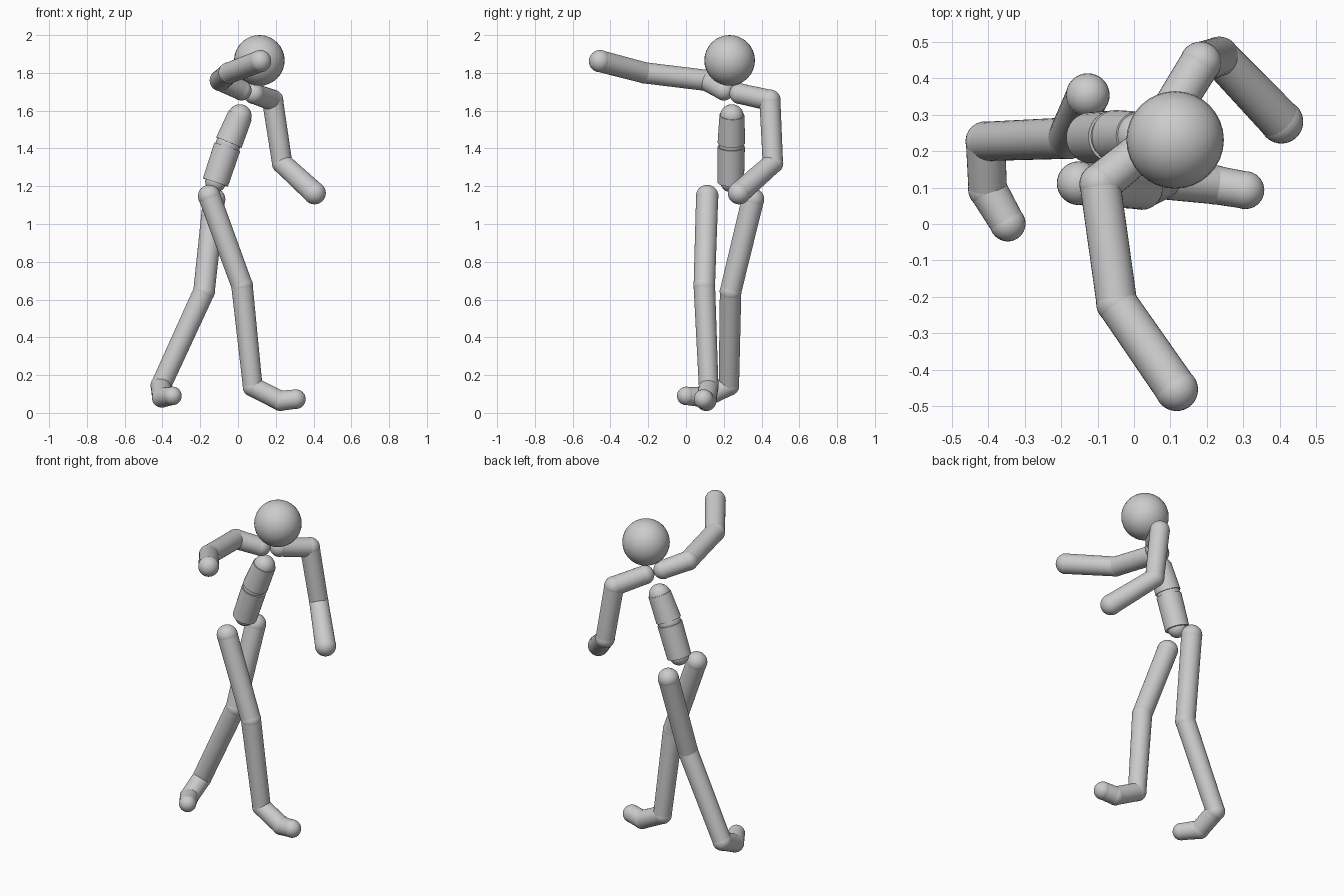
import bpy, math
from mathutils import Vector

if "Cube" in bpy.data.objects:
    bpy.data.objects.remove(bpy.data.objects["Cube"])

clay = bpy.data.materials.new("plain_grey")
clay.diffuse_color = (0.6, 0.6, 0.6, 1)
clay.use_nodes = True
clay.node_tree.nodes["Principled BSDF"].inputs["Base Color"].default_value = clay.diffuse_color


def finish(name):
    ob = bpy.context.object
    ob.name = name
    ob.data.materials.append(clay)
    bpy.ops.object.shade_smooth_by_angle(angle=math.radians(40))
    return ob


def ball(name, centre, radius):
    bpy.ops.mesh.primitive_uv_sphere_add(segments=32, ring_count=16, radius=radius, location=centre)
    return finish(name)


def bone(name, a, b, ra, rb):
    """Tapered cylinder from a to b."""
    a, b = Vector(a), Vector(b)
    bpy.ops.mesh.primitive_cone_add(vertices=32, radius1=ra, radius2=rb,
                                    depth=(b - a).length, location=(a + b) / 2)
    ob = finish(name)
    ob.rotation_euler = (b - a).to_track_quat('Z', 'Y').to_euler()
    return ob


def limb(prefix, joints, bones):
    """Chain of balls (name, centre, radius) linked by tapered bones."""
    for name, centre, radius in joints:
        ball(f"{prefix}_{name}", centre, radius)
    for name, (_, a, ra), (_, b, rb) in zip(bones, joints, joints[1:]):
        bone(f"{prefix}_{name}", a, b, ra * 0.98, rb * 0.98)


# Head
ball("head", (0.113, 0.231, 1.866), 0.134)

# Torso: two wide cylinders around a narrower spine
pelvis, waist, chest = Vector((-0.118, 0.237, 1.225)), Vector((-0.053, 0.24, 1.42)), Vector((0.01, 0.243, 1.572))
ball("pelvis_ball", pelvis, 0.056)
ball("waist_ball", waist, 0.066)
ball("chest_ball", chest, 0.062)
up = (waist - pelvis).normalized()
bone("abdomen", pelvis - up * 0.005, waist - up * 0.012, 0.07, 0.072)
up = (chest - waist).normalized()
bone("chest", waist + up * 0.012, chest + up * 0.005, 0.073, 0.066)

# Arms: collar, shoulder, elbow, hand
arm_bones = ("collarbone", "upper_arm", "forearm")
limb("near_arm", [("collar_ball", (0.018, 0.2, 1.708), 0.054),
                  ("shoulder", (-0.093, 0.11, 1.76), 0.057),
                  ("elbow", (-0.047, -0.218, 1.8), 0.057),
                  ("hand", (0.117, -0.455, 1.862), 0.059)], arm_bones)
limb("far_arm", [("collar_ball", (0.085, 0.285, 1.69), 0.055),
                 ("shoulder", (0.183, 0.444, 1.655), 0.057),
                 ("elbow", (0.234, 0.46, 1.322), 0.055),
                 ("hand", (0.405, 0.281, 1.164), 0.06)], arm_bones)

# Legs: hip, knee, ankle, ball of foot, toe
leg_bones = ("thigh", "shin", "foot", "toes")
limb("near_leg", [("hip", (-0.152, 0.112, 1.147), 0.06),
                  ("knee", (0.021, 0.097, 0.675), 0.058),
                  ("ankle", (0.078, 0.12, 0.138), 0.053),
                  ("foot_ball", (0.225, 0.107, 0.064), 0.054),
                  ("toe_tip", (0.306, 0.093, 0.073), 0.052)], leg_bones)
limb("far_leg", [("hip", (-0.127, 0.354, 1.13), 0.06),
                 ("knee", (-0.18, 0.236, 0.643), 0.058),
                 ("ankle", (-0.408, 0.227, 0.145), 0.055),
                 ("foot_ball", (-0.402, 0.096, 0.082), 0.054),
                 ("toe_tip", (-0.347, 0.001, 0.09), 0.049)], leg_bones)
